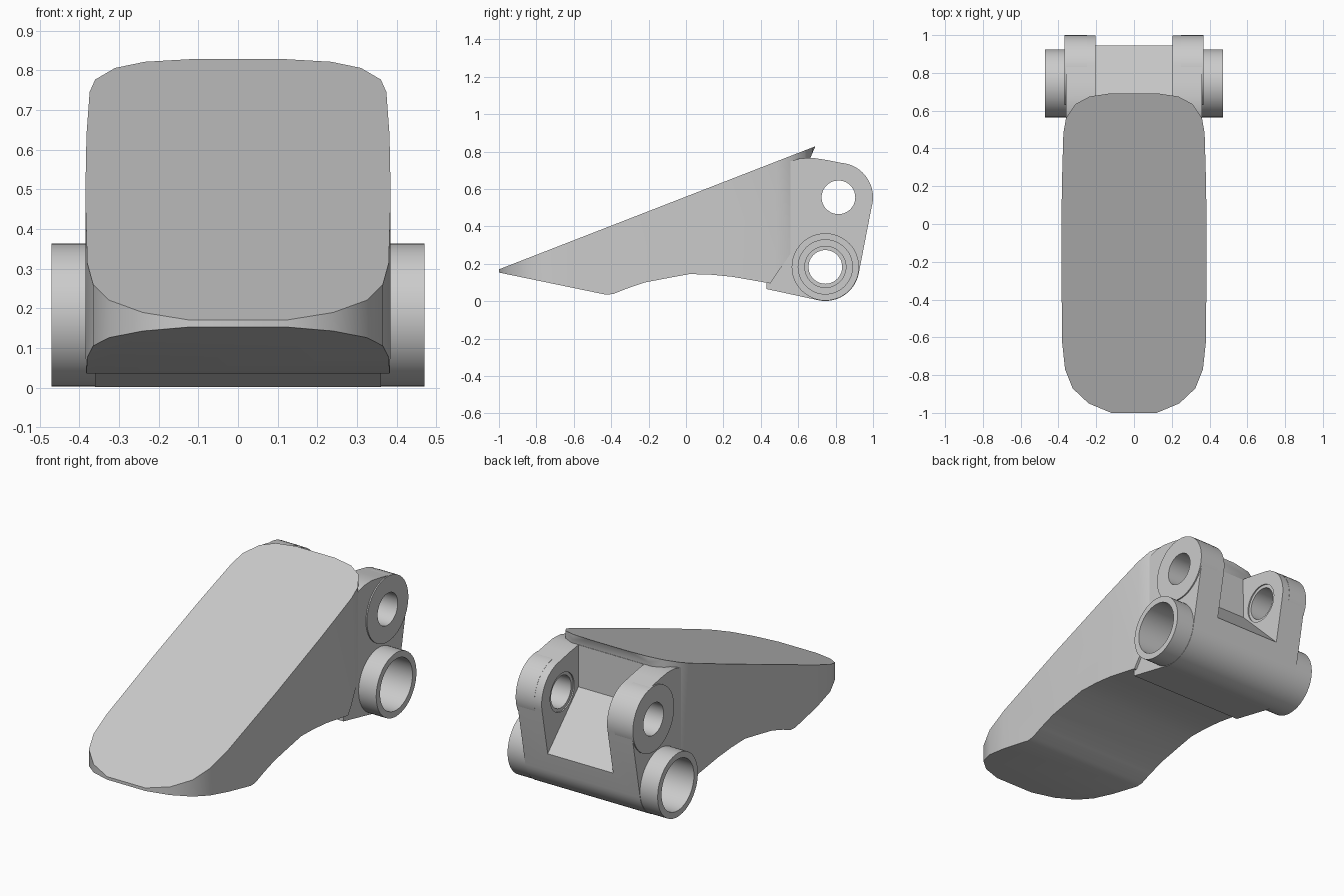
import bpy
import bmesh
from math import cos, sin, radians, pi

if "Cube" in bpy.data.objects:
    bpy.data.objects.remove(bpy.data.objects["Cube"], do_unlink=True)

COLOUR = (0.6, 0.6, 0.6, 1.0)
grey = bpy.data.materials.new("light_grey")
grey.use_nodes = True
grey.diffuse_color = COLOUR
grey.node_tree.nodes["Principled BSDF"].inputs["Base Color"].default_value = COLOUR

LUG = (0.815, 0.555)    # upper pivot centre (y, z)
BOSS = (0.745, 0.183)   # lower pivot centre (y, z)


def prism(name, outline, low, high, axis="x"):
    """Extrude an outline: (y, z) points along x, or (x, y) points along z."""
    bm = bmesh.new()
    place = (lambda p: (low, *p)) if axis == "x" else (lambda p: (*p, low))
    face = bm.faces.new([bm.verts.new(place(p)) for p in outline])
    result = bmesh.ops.extrude_face_region(bm, geom=[face])
    moved = [v for v in result["geom"] if isinstance(v, bmesh.types.BMVert)]
    d = high - low
    bmesh.ops.translate(bm, verts=moved, vec=(d, 0, 0) if axis == "x" else (0, 0, d))
    bmesh.ops.recalc_face_normals(bm, faces=bm.faces)
    mesh = bpy.data.meshes.new(name)
    bm.to_mesh(mesh)
    bm.free()
    obj = bpy.data.objects.new(name, mesh)
    bpy.context.collection.objects.link(obj)
    mesh.materials.append(grey)
    return obj


def arc(centre, radius, start, end, steps):
    angles = [radians(start + (end - start) * i / steps) for i in range(steps + 1)]
    return [(centre[0] + radius * cos(a), centre[1] + radius * sin(a)) for a in angles]


def rod(name, centre, radius, low, high):
    return prism(name, arc(centre, radius, 0, 360, 48)[:-1], low, high)


def combine(obj, tool, operation="DIFFERENCE"):
    tool.hide_render = True
    mod = obj.modifiers.new("cut", "BOOLEAN")
    mod.operation = operation
    mod.solver = "EXACT"
    mod.object = tool
    bpy.context.view_layer.objects.active = obj
    bpy.ops.object.modifier_apply(modifier=mod.name)
    bpy.data.objects.remove(tool, do_unlink=True)


def drill(obj, centre, radius, half):
    combine(obj, rod("drill", centre, radius, -half, half))


def counterbore(obj):
    """Stepped bore through the lower pivot, the same from both ends."""
    drill(obj, BOSS, 0.09, 0.6)
    for side in (-1, 1):
        for radius, depth in ((0.11, 0.12), (0.145, 0.17)):
            ends = sorted((side * depth, side * 0.6))
            combine(obj, rod("drill", BOSS, radius, *ends))


# Pedal body: side profile trimmed by a rounded plan outline
side_profile = [(-1.0, 0.17), (0.692, 0.828), (0.662, 0.76), (0.66, 0.4), (0.45, 0.095),
                (0.25, 0.13), (0.14, 0.141), (0.02, 0.145), (-0.1, 0.123), (-0.22, 0.10),
                (-0.32, 0.066), (-0.39, 0.038), (-0.43, 0.035), (-1.0, 0.153)]
half_plan = [(0.12, -1.0), (0.24, -0.95), (0.325, -0.87), (0.365, -0.77), (0.38, -0.63),
             (0.385, -0.2), (0.382, 0.2), (0.374, 0.48), (0.36, 0.56), (0.31, 0.635),
             (0.235, 0.675), (0.12, 0.692)]
plan = half_plan + [(-x, y) for x, y in reversed(half_plan)]
body = prism("pedal_body", side_profile, -0.5, 0.5)
combine(body, prism("plan_trim", plan, -0.5, 1.5, "z"), "INTERSECT")

# Rear bracket: lugs and lower boss in one block, with a slot between the lugs
bracket_profile = [(0.43, 0.065), (0.43, 0.3), (0.45, 0.66), (0.55, 0.745), (0.61, 0.763),
                   (0.68, 0.766), (0.75, 0.755)]
bracket_profile += arc(LUG, 0.184, 83, -10.7, 16) + arc(BOSS, 0.182, -10.7, -102, 14)
bracket = prism("rear_bracket", bracket_profile, -0.36, 0.36)
slot = [(0.67, 0.53), (0.665, 0.9), (1.2, 0.9), (1.2, 0.0)]
combine(bracket, prism("slot", slot, -0.205, 0.205))
drill(bracket, LUG, 0.09, 0.6)
drill(bracket, LUG, 0.108, 0.212)
counterbore(bracket)

# Lower pivot tube, standing out on both sides
tube = rod("pivot_tube", BOSS, 0.18, -0.47, 0.47)
counterbore(tube)
parts = [body, bracket, tube]

# Slightly raised faces around the upper pivot holes
for side, label in ((1, "left"), (-1, "right")):
    pad = rod(label + "_lug_face", LUG, 0.185, *sorted((side * 0.25, side * 0.367)))
    drill(pad, LUG, 0.09, 0.6)
    parts.append(pad)

# Smooth curves with sharp edges kept
bpy.ops.object.select_all(action="DESELECT")
for part in parts:
    part.select_set(True)
bpy.context.view_layer.objects.active = body
bpy.ops.object.shade_smooth_by_angle(angle=pi / 6)
